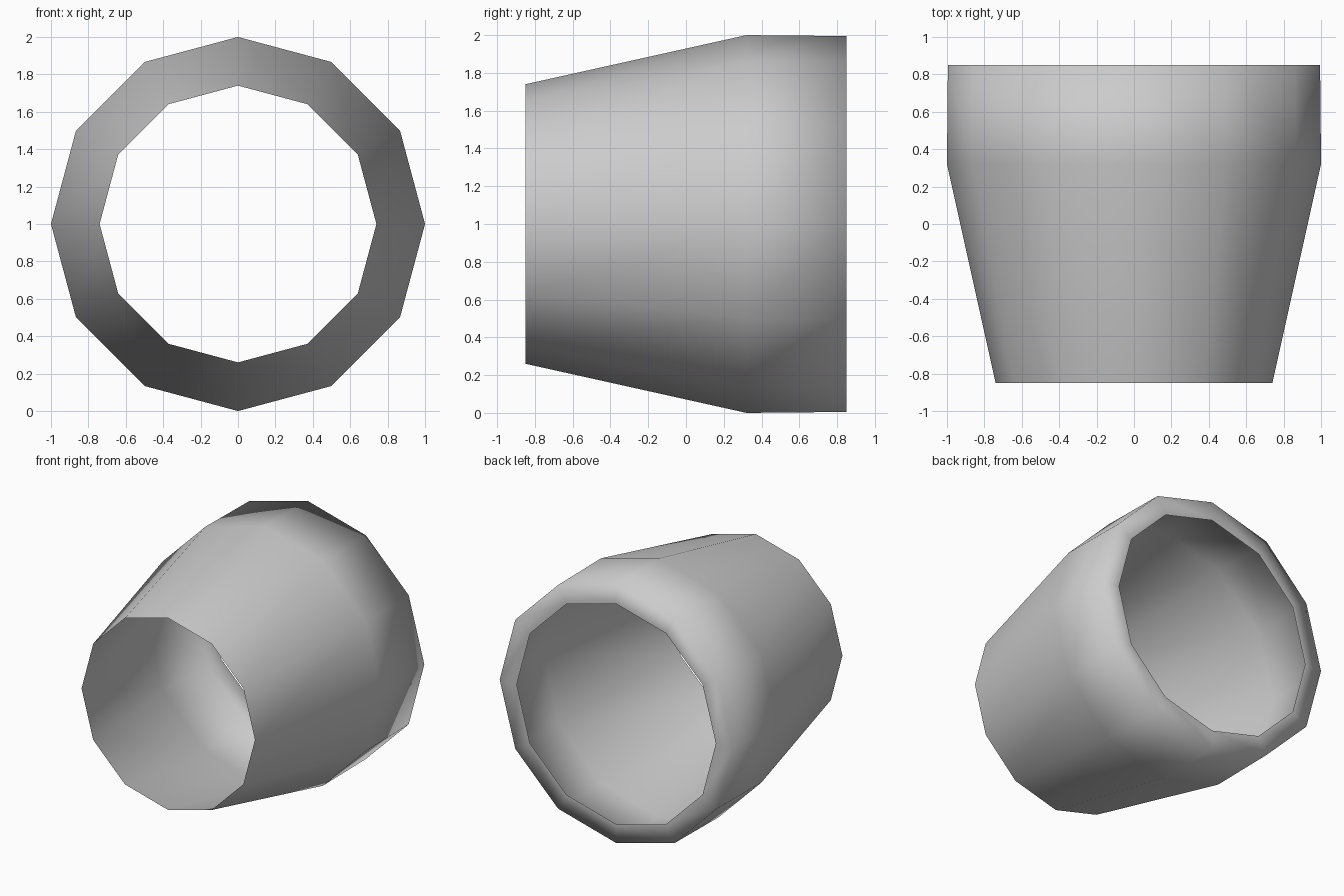
import bpy, bmesh
from math import cos, sin, tau

if "Cube" in bpy.data.objects:
    bpy.data.objects.remove(bpy.data.objects["Cube"], do_unlink=True)

SIDES = 12
# Shell profile as (radius, y), from open front mouth to the back lip's inner edge
PROFILE = [(0.74, -0.85), (1.0, 0.32), (0.995, 0.85), (0.85, 0.85)]

# Plain grey material
grey = bpy.data.materials.new("plain_grey")
grey.use_nodes = True
colour = (0.6, 0.6, 0.6, 1)
grey.diffuse_color = colour
grey.node_tree.nodes["Principled BSDF"].inputs["Base Color"].default_value = colour

# Twelve-sided open shell with an inward lip at the back
bm = bmesh.new()
rings = [[bm.verts.new((r * cos(tau * i / SIDES), y, 1 + r * sin(tau * i / SIDES)))
          for i in range(SIDES)] for r, y in PROFILE]
for a, b in zip(rings, rings[1:]):
    for i in range(SIDES):
        j = (i + 1) % SIDES
        face = bm.faces.new((a[i], b[i], b[j], a[j]))
        face.smooth = True

# Make the walls face outward and the lip face back
bm.normal_update()
wall = next(f for f in bm.faces if rings[0][0] in f.verts)
centre = wall.calc_center_median()
if wall.normal.x * centre.x + wall.normal.z * (centre.z - 1) < 0:
    bmesh.ops.reverse_faces(bm, faces=bm.faces[:])

mesh = bpy.data.meshes.new("tapered_sleeve")
bm.to_mesh(mesh)
bm.free()
mesh.materials.append(grey)
sleeve = bpy.data.objects.new("tapered_sleeve", mesh)
bpy.context.collection.objects.link(sleeve)
